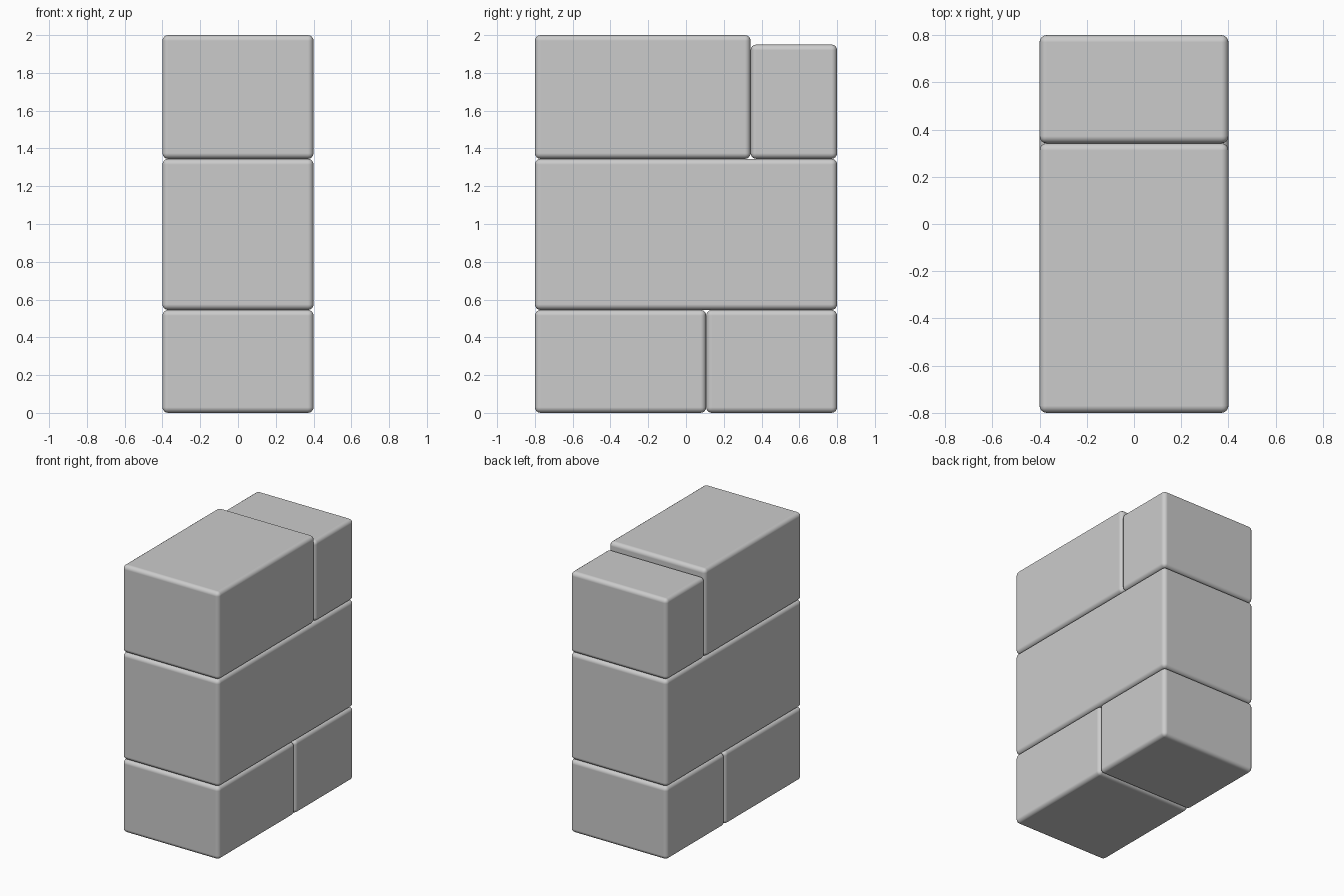
import bpy

if "Cube" in bpy.data.objects:
    bpy.data.objects.remove(bpy.data.objects["Cube"])

WIDTH = 0.8
BEVEL = 0.03


def block(name, y0, y1, z0, z1):
    """Rounded stone block spanning the given y and z range, full wall width."""
    bpy.ops.mesh.primitive_cube_add(size=1, location=(0, (y0 + y1) / 2, (z0 + z1) / 2))
    ob = bpy.context.object
    ob.name = name
    ob.scale = (WIDTH, y1 - y0, z1 - z0)
    bpy.ops.object.transform_apply(location=False, rotation=False, scale=True)
    bev = ob.modifiers.new("rounded_edges", 'BEVEL')
    bev.width = BEVEL
    bev.segments = 4
    bev.harden_normals = True
    bpy.ops.object.shade_smooth()
    return ob


# Bottom course
block("bottom_front_block", -0.8, 0.107, 0.0, 0.545)
block("bottom_back_block", 0.107, 0.8, 0.0, 0.545)

# Middle course: one full-length block
block("middle_block", -0.8, 0.8, 0.545, 1.345)

# Top course: the back block is slightly lower
block("top_front_block", -0.8, 0.342, 1.345, 2.0)
block("top_back_block", 0.342, 0.8, 1.345, 1.95)
